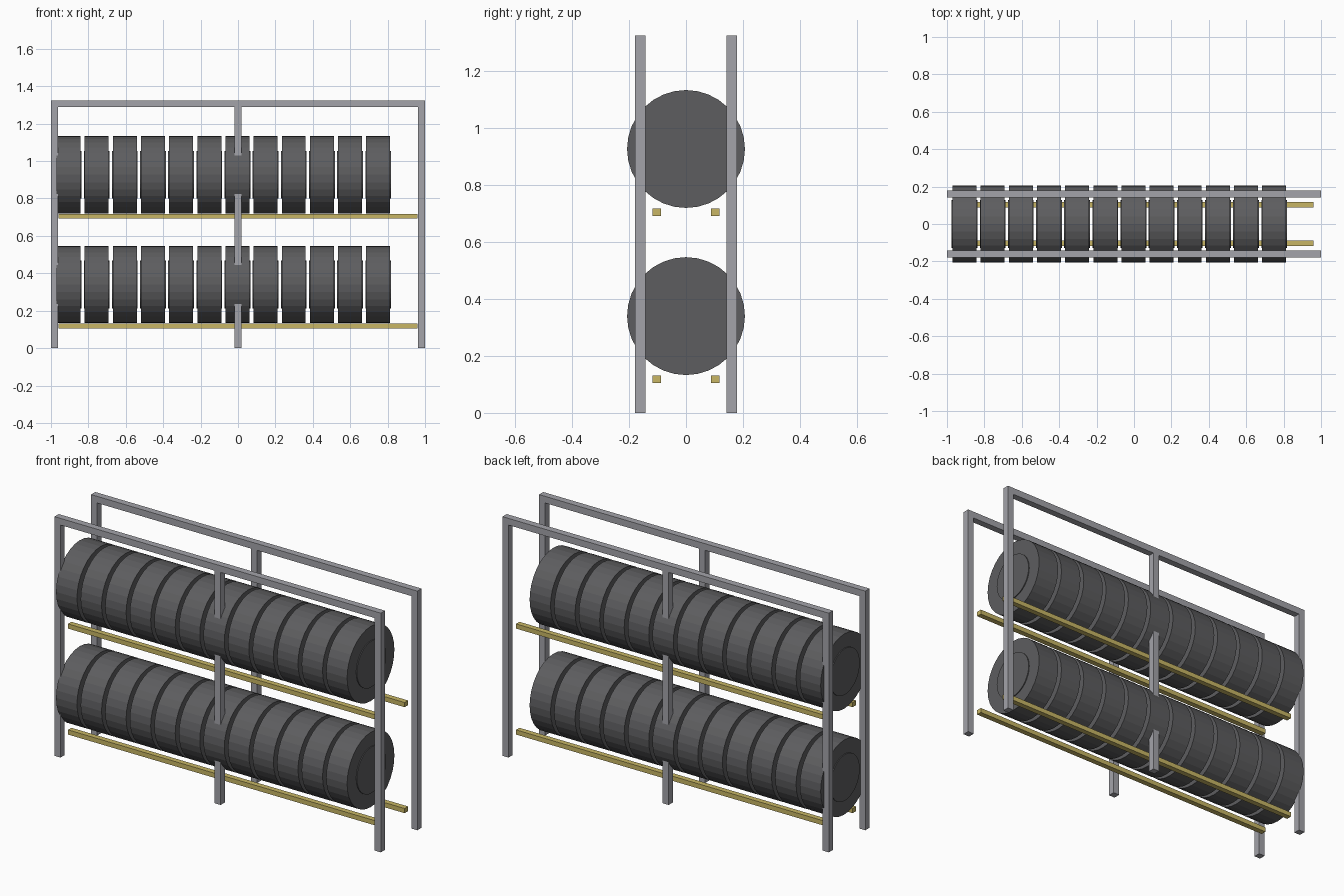
import bpy
import bmesh
from math import pi
from mathutils import Matrix, Vector

cube = bpy.data.objects.get("Cube")
if cube:
    bpy.data.objects.remove(cube, do_unlink=True)


def material(name, color):
    mat = bpy.data.materials.new(name)
    mat.use_nodes = True
    mat.diffuse_color = (*color, 1)
    mat.node_tree.nodes["Principled BSDF"].inputs["Base Color"].default_value = (*color, 1)
    return mat


STEEL = material("grey steel", (0.37, 0.37, 0.40))
RUBBER = material("dark rubber", (0.11, 0.11, 0.115))
BRASS = material("yellow rail paint", (0.58, 0.47, 0.13))


def finish(name, bm, mat):
    mesh = bpy.data.meshes.new(name)
    bm.to_mesh(mesh)
    bm.free()
    mesh.materials.append(mat)
    obj = bpy.data.objects.new(name, mesh)
    bpy.context.collection.objects.link(obj)
    return obj


def box(name, low, high, mat):
    low, high = Vector(low), Vector(high)
    bm = bmesh.new()
    bmesh.ops.create_cube(bm, size=1, matrix=Matrix.LocRotScale(
        (low + high) / 2, None, high - low))
    return finish(name, bm, mat)


def add_disc(bm, radius, width):
    bmesh.ops.create_cone(bm, cap_ends=True, segments=32, radius1=radius,
                          radius2=radius, depth=width,
                          matrix=Matrix.Rotation(pi / 2, 4, "Y"))


HEIGHT, BAR = 1.325, 0.037
TIRE_RADIUS, TIRE_WIDTH, PITCH = 0.207, 0.128, 0.1505

# Two upright frames, each with three posts and a top beam
for side, y in (("front", -0.16), ("back", 0.16)):
    y0, y1 = y - BAR / 2, y + BAR / 2
    for label, x in (("right", -1 + BAR / 2), ("middle", 0), ("left", 1 - BAR / 2)):
        box(f"{side}_{label}_post", (x - BAR / 2, y0, 0),
            (x + BAR / 2, y1, HEIGHT - BAR), STEEL)
    box(f"{side}_top_beam", (-1, y0, HEIGHT - BAR), (1, y1, HEIGHT), STEEL)

# Shared tyre mesh: tread drum with a slightly raised round sidewall
bm = bmesh.new()
add_disc(bm, TIRE_RADIUS, TIRE_WIDTH)
add_disc(bm, 0.128, TIRE_WIDTH + 0.01)
first = finish("lower_tire_1", bm, RUBBER)

# Two shelves of tyres, each resting over a pair of rails
for shelf, z in (("lower", 0.34), ("upper", 0.927)):
    for i in range(12):
        tire = first
        if shelf == "upper" or i > 0:
            tire = bpy.data.objects.new(f"{shelf}_tire_{i + 1}", first.data)
            bpy.context.collection.objects.link(tire)
        tire.location = (-0.906 + PITCH * i, 0, z)
    for side, y in (("front", -0.102), ("back", 0.102)):
        top = z - TIRE_RADIUS - 0.002
        box(f"{shelf}_{side}_rail", (-0.96, y - 0.015, top - 0.026),
            (0.96, y + 0.015, top), BRASS)
